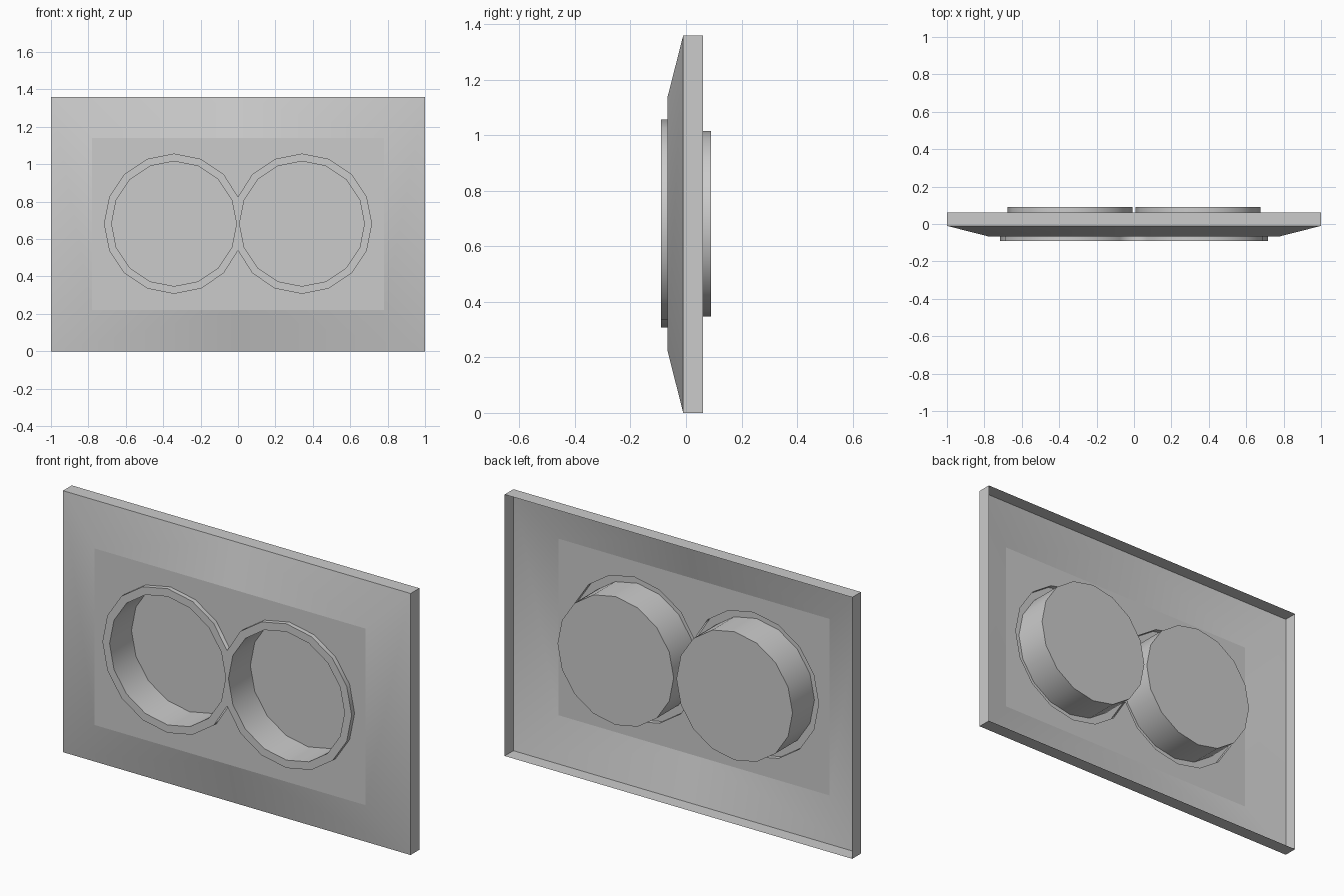
import bpy, bmesh, math

if "Cube" in bpy.data.objects:
    bpy.data.objects.remove(bpy.data.objects["Cube"])

H, CX, CZ = 1.36, -0.342, 0.682      # plate height, socket centre
R_OUT, R_IN, N = 0.375, 0.334, 16
Y_FACE, Y_EDGE, Y_BACK = -0.066, -0.01, 0.062
Y_LIP, Y_CUP = -0.09, 0.09


def half_rect(bm, w, lo, hi, y):
    return [bm.verts.new((x, y, z)) for x, z in ((0, hi), (-w, hi), (-w, lo), (0, lo))]


def circle(bm, r, y, ks):
    # points are clamped to the centre plane where the two lips meet
    out = []
    for k in ks:
        a = 2 * math.pi * k / N
        out.append(bm.verts.new((min(0, CX + r * math.cos(a)), y, CZ + r * math.sin(a))))
    return out


def bridge(bm, a, b, closed=False):
    n = len(a)
    for i in range(n if closed else n - 1):
        j = (i + 1) % n
        bm.faces.new((a[i], a[j], b[j], b[i]))


def finish(bm, name, front_face):
    bmesh.ops.recalc_face_normals(bm, faces=bm.faces)
    if front_face.normal.y > 0:
        bmesh.ops.reverse_faces(bm, faces=bm.faces)
    for f in bm.faces:
        f.smooth = True
    for e in bm.edges:
        if e.calc_face_angle(0) > math.radians(30):
            e.smooth = False
    me = bpy.data.meshes.new(name)
    bm.to_mesh(me)
    bm.free()
    ob = bpy.data.objects.new(name, me)
    bpy.context.collection.objects.link(ob)
    m = ob.modifiers.new("mirror", 'MIRROR')
    m.use_clip = True
    m.merge_threshold = 0.0005


# Hollow cover plate: rim, sloped border and flat face with the socket hole
bm = bmesh.new()
rim = half_rect(bm, 1, 0, H, Y_BACK)
edge = half_rect(bm, 1, 0, H, Y_EDGE)
flat = half_rect(bm, 0.78, 0.222, 1.14, Y_FACE)
hole = circle(bm, R_OUT, Y_FACE, range(1, N))
bridge(bm, rim, edge)
bridge(bm, edge, flat)
face = bm.faces.new(flat + hole[::-1])
for a, b in zip(flat, flat[1:]):
    bm.edges.get((a, b)).smooth = False
finish(bm, "cover_plate", face)

# Socket cup: raised lip, deep wall and closed floor
bm = bmesh.new()
base = circle(bm, R_OUT, Y_FACE, range(1, N))
lip = circle(bm, R_OUT, Y_LIP, range(1, N))
inner = circle(bm, R_IN, Y_LIP, range(N))
floor = circle(bm, R_IN, Y_CUP, range(N))
bridge(bm, base, lip)
bridge(bm, lip, inner[1:])
bm.faces.new((lip[-1], lip[0], inner[1], inner[0], inner[-1]))
bridge(bm, inner, floor, True)
face = bm.faces.new(floor)
finish(bm, "socket_cups", face)
